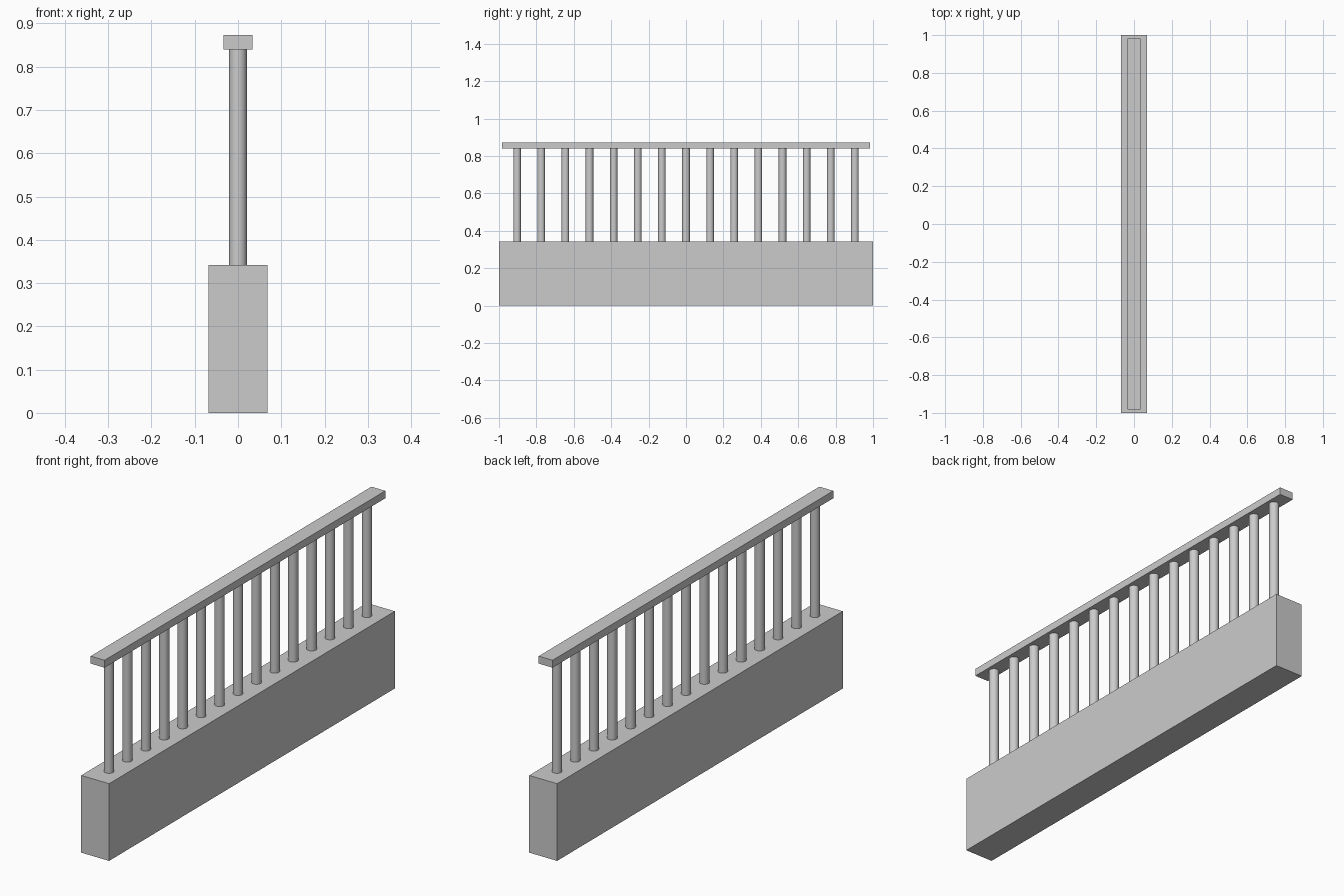
import bpy

# Remove the default cube
cube = bpy.data.objects.get("Cube")
if cube:
    bpy.data.objects.remove(cube, do_unlink=True)

# Single grey material
GREY = (0.6, 0.6, 0.6, 1.0)
grey = bpy.data.materials.new("plain_grey")
grey.use_nodes = True
grey.diffuse_color = GREY
grey.node_tree.nodes["Principled BSDF"].inputs["Base Color"].default_value = GREY

BASE_TOP = 0.342
RAIL_BOTTOM, RAIL_TOP = 0.84, 0.873
POST_COUNT, POST_SPACING, POST_RADIUS = 15, 0.129, 0.0205


def box(name, width, length, bottom, top):
    bpy.ops.mesh.primitive_cube_add(size=1, location=(0, 0, (bottom + top) / 2))
    obj = bpy.context.object
    obj.name = name
    obj.scale = (width, length, top - bottom)
    bpy.ops.object.transform_apply(location=False, rotation=False, scale=True)
    obj.data.materials.append(grey)


def post(name, y):
    bpy.ops.mesh.primitive_cylinder_add(
        vertices=32, radius=POST_RADIUS, depth=RAIL_BOTTOM - BASE_TOP,
        location=(0, y, (BASE_TOP + RAIL_BOTTOM) / 2))
    obj = bpy.context.object
    obj.name = name
    bpy.ops.object.shade_smooth_by_angle()
    obj.data.materials.append(grey)


# Solid wall and handrail
box("base_wall", 0.137, 2.0, 0, BASE_TOP)
box("handrail", 0.068, 1.965, RAIL_BOTTOM, RAIL_TOP)

# Evenly spaced round balusters
for i in range(POST_COUNT):
    post(f"baluster_{i + 1}", (i - (POST_COUNT - 1) / 2) * POST_SPACING)
